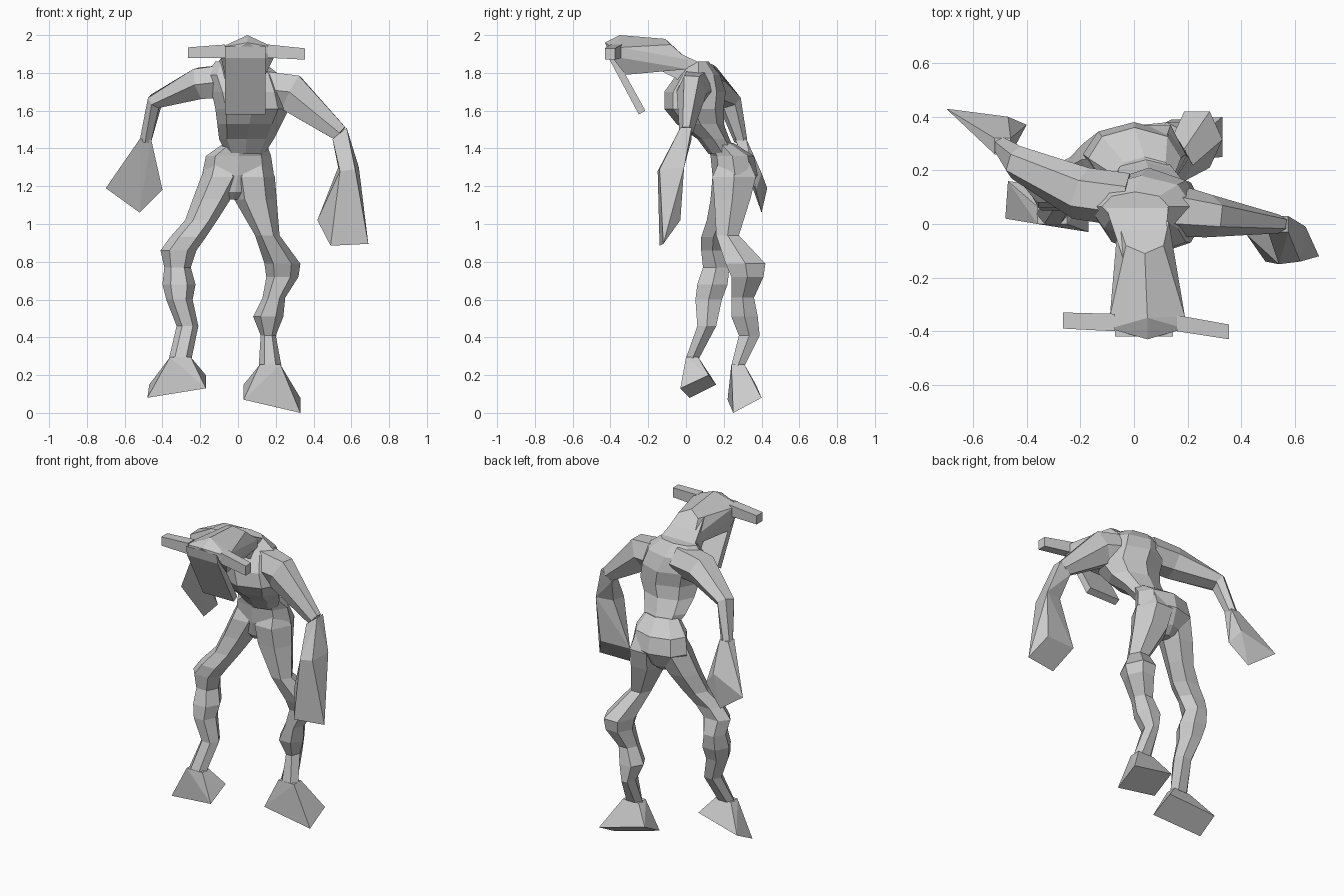
import bpy
import bmesh
import math
from itertools import product
from mathutils import Vector

cube = bpy.data.objects.get("Cube")
if cube:
    bpy.data.objects.remove(cube, do_unlink=True)

grey = bpy.data.materials.new("plain grey")
grey.use_nodes = True
colour = (0.6, 0.6, 0.6, 1.0)
grey.diffuse_color = colour
grey.node_tree.nodes["Principled BSDF"].inputs["Base Color"].default_value = colour


def finish(name, bm):
    """Turn a bmesh into a flat shaded object."""
    bmesh.ops.recalc_face_normals(bm, faces=bm.faces)
    mesh = bpy.data.meshes.new(name)
    bm.to_mesh(mesh)
    bm.free()
    mesh.materials.append(grey)
    obj = bpy.data.objects.new(name, mesh)
    bpy.context.collection.objects.link(obj)
    return obj


def skin(name, rings):
    """Bridge a list of equally sized point rings and cap both ends."""
    bm = bmesh.new()
    loops = [[bm.verts.new(p) for p in ring] for ring in rings]
    n = len(loops[0])
    for low, high in zip(loops, loops[1:]):
        for i in range(n):
            j = (i + 1) % n
            bm.faces.new((low[i], low[j], high[j], high[i]))
    bm.faces.new(loops[0])
    bm.faces.new(loops[-1])
    return finish(name, bm)


def stack(name, levels, sides=6):
    """Loft horizontal rings given as x range, y range and height."""
    rings = []
    for x0, x1, y0, y1, z in levels:
        ring = []
        for i in range(sides):
            a = math.tau * i / sides
            s = math.sin(a) / math.sin(math.tau * round(sides / 4 - 0.1) / sides)
            ring.append(Vector(((x0 + x1) / 2 + math.cos(a) * (x1 - x0) / 2,
                                (y0 + y1) / 2 + s * (y1 - y0) / 2, z)))
        rings.append(ring)
    return skin(name, rings)


def limb(name, stations, sides=6):
    """Loft rings across a bent path of centre, depth radius, other radius."""
    pts = [Vector(s[:3]) for s in stations]
    rings = []
    for k, (p, s) in enumerate(zip(pts, stations)):
        t = (pts[min(k + 1, len(pts) - 1)] - pts[max(k - 1, 0)]).normalized()
        u = Vector((0, 1, 0))
        u = (u - t * u.dot(t)).normalized()
        v = t.cross(u)
        angles = [math.tau * i / sides for i in range(sides)]
        rings.append([p + u * s[3] * math.cos(a) + v * s[4] * math.sin(a) for a in angles])
    return skin(name, rings)


def hull(name, points):
    """Wrap a convex solid round the points."""
    bm = bmesh.new()
    for p in points:
        bm.verts.new(p)
    bmesh.ops.convex_hull(bm, input=bm.verts)
    loose = [v for v in bm.verts if not v.link_faces]
    bmesh.ops.delete(bm, geom=loose, context='VERTS')
    bmesh.ops.dissolve_limit(bm, angle_limit=math.radians(4), verts=bm.verts, edges=bm.edges)
    return finish(name, bm)


def block(xs, ys, zs):
    return list(product(xs, ys, zs))


# Trunk
stack("torso", [
    (-.12, .13, .01, .12, 1.86), (-.17, .22, -.05, .18, 1.79),
    (-.14, .25, -.115, .21, 1.7), (-.12, .27, -.115, .2, 1.61),
    (-.11, .23, -.05, .2, 1.53), (-.1, .19, .06, .23, 1.45),
    (-.06, .14, .12, .27, 1.37)], 8)
stack("pelvis", [
    (-.07, .15, .11, .25, 1.43), (-.17, .175, .13, .36, 1.36),
    (-.19, .19, .14, .38, 1.26), (-.14, .11, .16, .33, 1.17), (-.05, 0, .2, .28, 1.13)], 8)

# Head
hull("neck", block((-.11, .13), (.08,), (1.7, 1.85)) + block((-.04, .11), (-.13,), (1.81, 1.95)))
hull("head", [(.05, -.35, 2), (.05, -.43, 1.96), (.04, -.11, 1.98)]
     + block((-.09, .19), (-.39, -.345), (1.88, 1.935))
     + block((-.07, .145), (-.32,), (1.79,))
     + block((-.03, .11), (-.08,), (1.81, 1.95))
     + block((-.06, .13), (.01,), (1.82, 1.87)))
hull("snout", [(x, y, z) for x in (-.07, .145) for y, z in (
    (-.42, 1.94), (-.41, 1.88), (-.32, 1.79), (-.25, 1.58), (-.215, 1.6))])
hull("left_horn", block((.16,), (-.4, -.34), (1.88, 1.95)) + block((.355,), (-.43, -.375), (1.87, 1.93)))
hull("right_horn", block((-.07,), (-.4, -.335), (1.88, 1.95)) + block((-.265,), (-.39, -.33), (1.88, 1.935)))

# Arms
limb("left_upper_arm", [
    (.08, .06, 1.72, .11, .11), (.28, .03, 1.695, .08, .115),
    (.54, 0, 1.48, .035, .05)])
left_wrist = [(.54, -.15, 1.28), (.62, -.14, 1.29), (.53, -.03, 1.3), (.64, -.01, 1.3)]
hull("left_forearm", left_wrist + block((.5,), (-.03, .03), (1.45,)) + block((.575,), (-.03, .03), (1.51,)))
limb("right_arm", [
    (-.03, .09, 1.76, .1, .1), (-.2, .115, 1.745, .1, .095),
    (-.44, .23, 1.65, .065, .045), (-.49, .29, 1.44, .035, .035)])

# Hands
hull("left_hand", left_wrist + [
    (.69, -.12, .895), (.49, -.14, .885), (.42, -.04, 1.02), (.62, -.03, 1.02)])
hull("right_hand", block((-.52, -.46), (.26, .32), (1.45,)) + [
    (-.7, .43, 1.19), (-.52, .4, 1.06), (-.4, .37, 1.18), (-.47, .4, 1.27)])

# Legs
stack("left_leg", [
    (.04, .15, .18, .33, 1.34), (-.04, .195, .14, .37, 1.25),
    (-.02, .205, .15, .34, 1.13), (.09, .22, .16, .28, .94), (.14, .33, .21, .42, .79),
    (.15, .32, .24, .41, .72), (.13, .25, .24, .36, .61),
    (.08, .24, .24, .38, .51), (.12, .2, .28, .39, .41), (.11, .23, .24, .31, .25)])
stack("right_leg", [
    (-.15, -.02, .18, .31, 1.34), (-.195, .03, .14, .34, 1.25),
    (-.24, -.04, .13, .3, 1.13), (-.28, -.11, .11, .25, 1.02),
    (-.36, -.17, .08, .21, .93), (-.41, -.22, .08, .2, .86),
    (-.39, -.25, .09, .23, .77), (-.4, -.225, .06, .22, .68),
    (-.38, -.24, .05, .19, .6), (-.325, -.21, .06, .16, .46), (-.365, -.245, 0, .07, .29)])

# Feet
hull("left_foot", block((.115, .225), (.24, .31), (.255,)) + [
    (.33, .25, 0), (.33, .4, .08), (.03, .22, .07), (.03, .37, .15)])
hull("right_foot", block((-.36, -.25), (0, .065), (.295,)) + [
    (-.48, .02, .08), (-.17, -.03, .13), (-.17, .12, .2), (-.47, .16, .15)])
